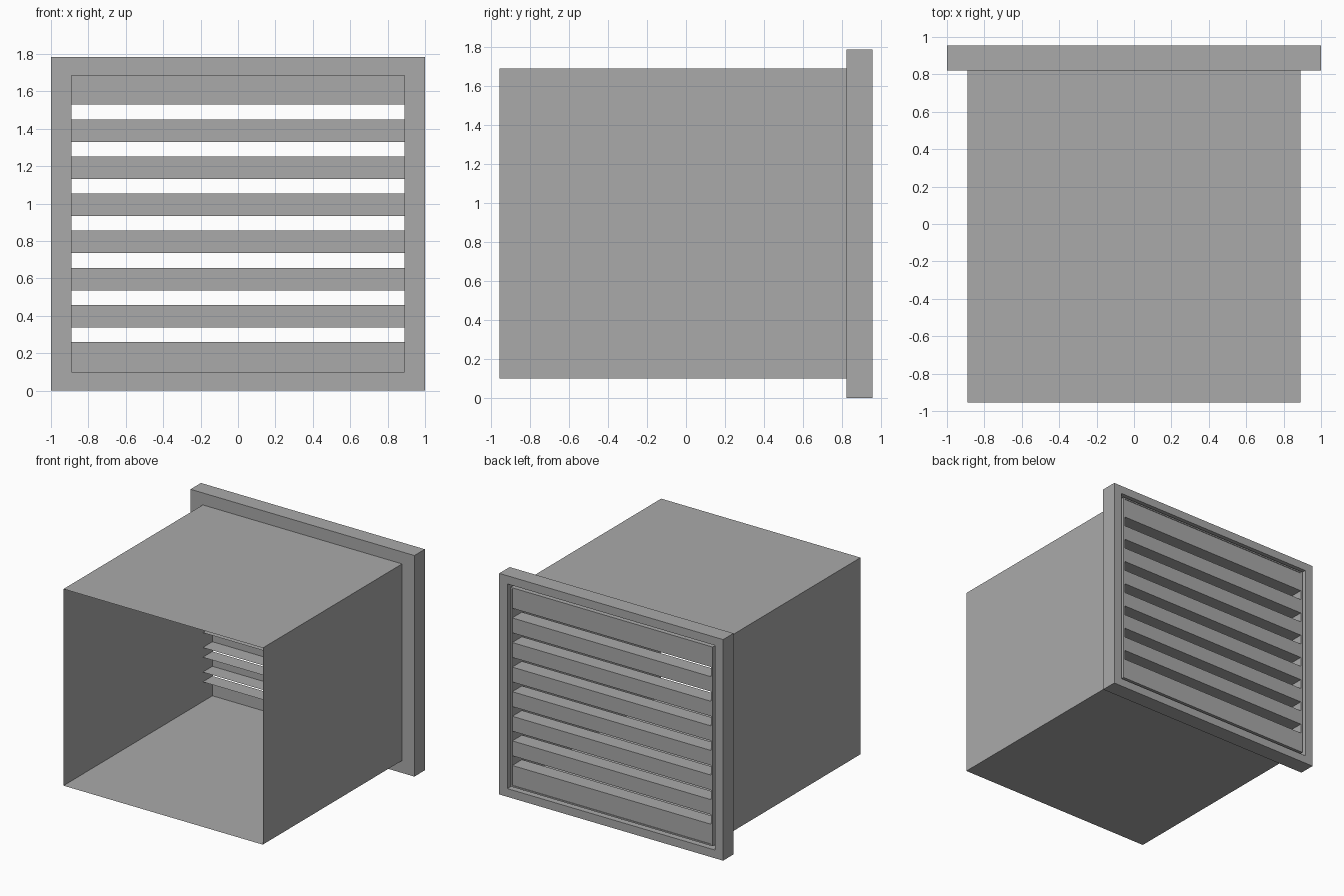
import bpy

if "Cube" in bpy.data.objects:
    bpy.data.objects.remove(bpy.data.objects["Cube"])

# Overall dimensions
HW = 0.89                  # duct half width
Z0, Z1 = 0.10, 1.688       # duct bottom and top
Y_FRONT, Y_FLANGE, Y_BACK = -0.955, 0.822, 0.955
TOP = 1.785

grey = bpy.data.materials.new("dark_grey")
grey.diffuse_color = (0.4, 0.4, 0.4, 1.0)
grey.use_nodes = True
grey.node_tree.nodes["Principled BSDF"].inputs["Base Color"].default_value = grey.diffuse_color


def mesh_object(name, verts, faces):
    mesh = bpy.data.meshes.new(name)
    mesh.from_pydata(verts, [], faces)
    mesh.materials.append(grey)
    mesh.update()
    obj = bpy.data.objects.new(name, mesh)
    bpy.context.collection.objects.link(obj)
    return obj


def rect(half, z0, z1, y):
    return [(-half, y, z0), (half, y, z0), (half, y, z1), (-half, y, z1)]


def loft(name, loops, closed=False):
    """Join rectangular loops into a tube, or a ring when closed."""
    verts = [v for loop in loops for v in loop]
    n = len(loops)
    faces = []
    for i in range(n if closed else n - 1):
        a, b = i * 4, ((i + 1) % n) * 4
        for j in range(4):
            k = (j + 1) % 4
            faces.append((a + j, a + k, b + k, b + j))
    return mesh_object(name, verts, faces)


def folded_sheet(name, profile):
    """Extrude an open (y, z) profile across the opening."""
    verts = [(x, y, z) for y, z in profile for x in (-HW, HW)]
    faces = [(2 * i, 2 * i + 1, 2 * i + 3, 2 * i + 2)
             for i in range(len(profile) - 1)]
    return mesh_object(name, verts, faces)


# Open thin-walled duct
loft("duct", [rect(HW, Z0, Z1, Y_FRONT), rect(HW, Z0, Z1, Y_FLANGE)])

# Flange frame: outer border, groove and thin inner lip around the opening
profile = [(0.0, Y_FLANGE), (0.0, Y_BACK), (0.073, Y_BACK), (0.073, 0.89),
           (0.097, 0.89), (0.097, 0.95), (0.11, 0.95), (0.11, Y_FLANGE)]
loops = []
for inset, y in profile:
    dz = inset * (Z0 / 0.11)
    loops.append(rect(1.0 - inset, dz, TOP - dz, y))
loft("flange_frame", loops, closed=True)

# Louvre slats: outer plate with flanges folded inward above and below
Y_IN, Y_OUT = 0.822, 0.945
PITCH, SLAT, FIRST = 0.1985, 0.12, 0.338
for i in range(6):
    z = FIRST + i * PITCH
    folded_sheet(f"slat_{i + 1}", [(Y_IN, z), (Y_OUT, z),
                                   (Y_OUT, z + SLAT), (Y_IN, z + SLAT)])

# End panels close the opening below and above the slats
low = FIRST - PITCH + SLAT
high = FIRST + 6 * PITCH
folded_sheet("lower_panel", [(Y_OUT, Z0), (Y_OUT, low), (Y_IN, low)])
folded_sheet("upper_panel", [(Y_OUT, Z1), (Y_OUT, high), (Y_IN, high)])
